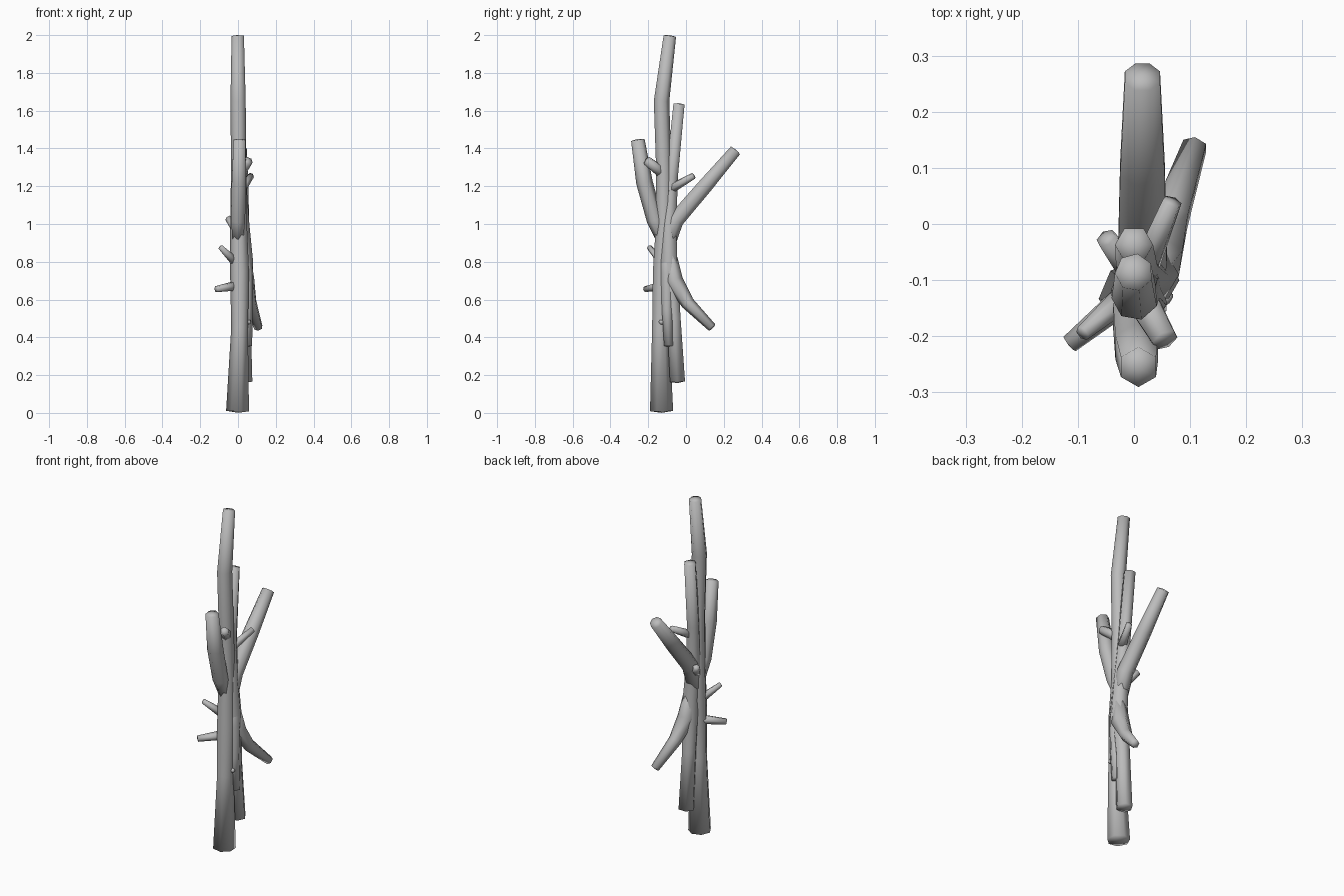
import bpy, bmesh, math
from mathutils import Vector

if "Cube" in bpy.data.objects:
    bpy.data.objects.remove(bpy.data.objects["Cube"], do_unlink=True)

bark = bpy.data.materials.new("grey bark")
bark.use_nodes = True
GREY = (0.5, 0.5, 0.5, 1)
bark.diffuse_color = GREY
bark.node_tree.nodes["Principled BSDF"].inputs["Base Color"].default_value = GREY


def limb(name, points, sides=6, twist=0.0):
    """Tapered tube through (x, y, z, radius) points with slightly domed ends."""
    path = [Vector(p[:3]) for p in points]
    bm = bmesh.new()
    rings = []
    for i, p in enumerate(points):
        ahead = path[min(i + 1, len(path) - 1)]
        behind = path[max(i - 1, 0)]
        turn = Vector((0, 0, 1)).rotation_difference((ahead - behind).normalized())
        ring = []
        for k in range(sides):
            a = math.tau * k / sides + twist
            ring.append(bm.verts.new(path[i] + turn @ Vector((math.cos(a), math.sin(a), 0)) * p[3]))
        rings.append(ring)
    for low, high in zip(rings, rings[1:]):
        for k in range(sides):
            n = (k + 1) % sides
            bm.faces.new((low[k], low[n], high[n], high[k]))
    # Domed end caps
    for ring, end, inner, r in ((rings[0], path[0], path[1], points[0][3]),
                                (rings[-1], path[-1], path[-2], points[-1][3])):
        tip = bm.verts.new(end + (end - inner).normalized() * r * 0.15)
        for k in range(sides):
            bm.faces.new((ring[k], ring[(k + 1) % sides], tip))
    bmesh.ops.recalc_face_normals(bm, faces=bm.faces)
    mesh = bpy.data.meshes.new(name)
    bm.to_mesh(mesh)
    bm.free()
    mesh.materials.append(bark)
    for f in mesh.polygons:
        f.use_smooth = True
    obj = bpy.data.objects.new(name, mesh)
    bpy.context.collection.objects.link(obj)
    return obj


# Main stems
limb("main_trunk", [(0, -.13, .01, .063), (.01, -.135, .45, .046), (.01, -.125, .75, .052),
                    (.005, -.115, 1.0, .046), (.005, -.118, 1.3, .042),
                    (.002, -.13, 1.65, .042), (0, -.086, 1.995, .034)], 7, 0.5)
limb("rear_stem", [(.03, -.045, .165, .046), (.025, -.065, .5, .042), (.03, -.09, .8, .05),
                   (.015, -.09, 1.0, .045), (.005, -.075, 1.25, .037), (0, -.037, 1.635, .034)])
limb("side_stem", [(.045, -.09, .355, .03), (.045, -.1, .55, .032),
                   (.043, -.1, .74, .038), (.02, -.105, .95, .03)])

# Large branches
limb("upper_back_branch", [(.015, -.1, .88, .042), (.015, -.055, 1.02, .047),
                           (.015, .1, 1.2, .043), (.015, .262, 1.39, .034)], 8, math.pi / 8)
limb("upper_front_branch", [(0, -.12, .9, .03), (0, -.165, 1.02, .043),
                            (.005, -.22, 1.22, .044), (.008, -.255, 1.445, .036)], 6, math.pi / 6)
limb("lower_back_branch", [(.03, -.09, .88, .03), (.04, -.065, .7, .05),
                           (.065, .01, .58, .036), (.108, .138, .452, .024)])

# Short twigs: name, start, end
twigs = (
    ("upper_front_twig", (0, -.11, 1.26, .034), (.055, -.207, 1.335, .025)),
    ("upper_back_twig", (.015, -.09, 1.18, .027), (.068, .04, 1.255, .018)),
    ("middle_back_stub", (0, -.09, .96, .028), (-.05, -.025, 1.03, .019)),
    ("middle_right_twig", (-.005, -.12, .79, .026), (-.092, -.195, .877, .014)),
    ("lower_right_twig", (.0, -.12, .675, .028), (-.115, -.214, .655, .017)),
    ("bark_knob", (.04, -.12, .475, .014), (.064, -.135, .483, .011)),
)
for name, start, end in twigs:
    limb(name, [start, end])
